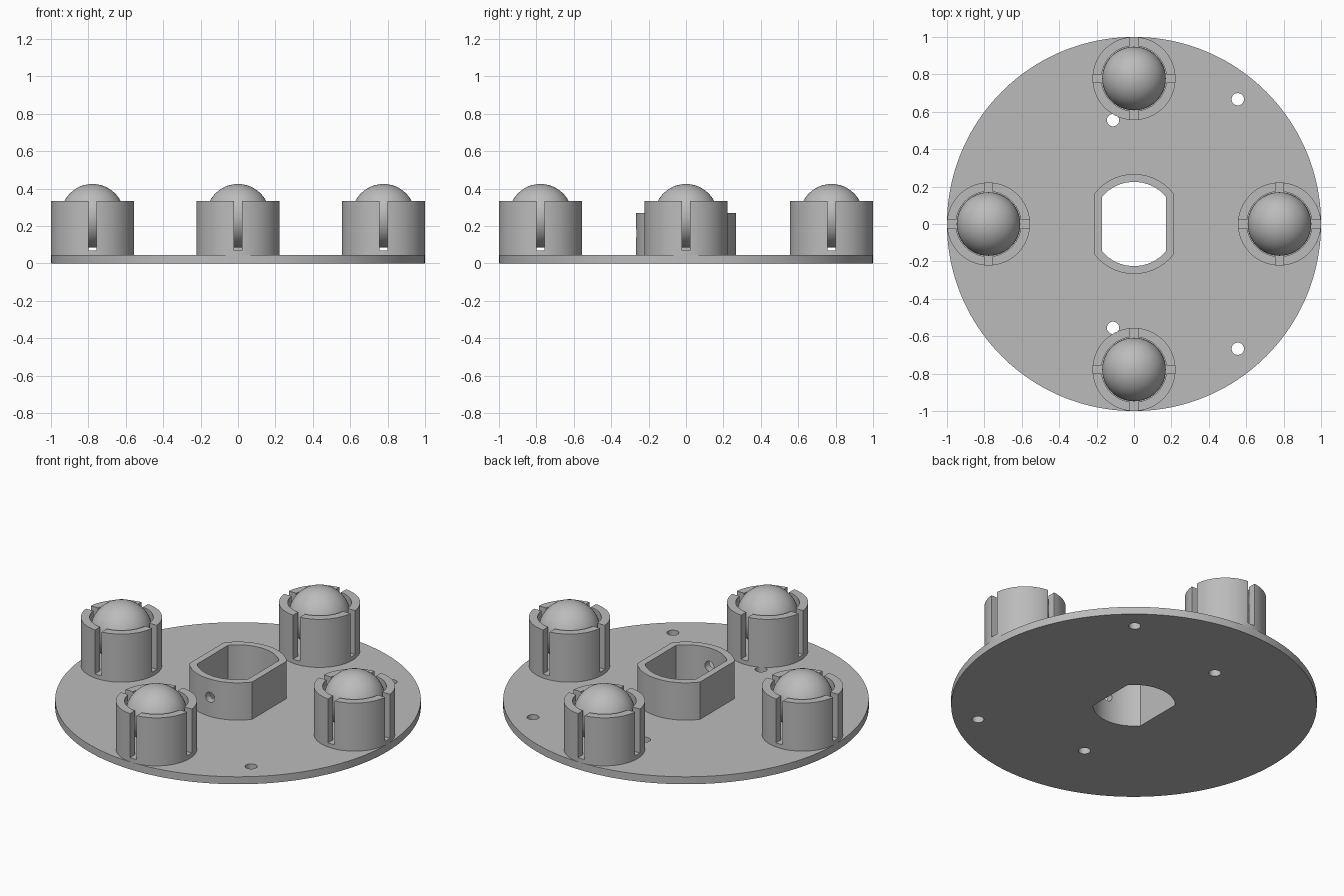
import bpy, bmesh, math
from mathutils import Matrix, Vector

if "Cube" in bpy.data.objects:
    bpy.data.objects.remove(bpy.data.objects["Cube"])

PLATE_TOP = 0.045
CUP_RADIUS, CUP_BORE, CUP_FLOOR, CUP_TOP = 0.222, 0.174, 0.07, 0.335
CUP_DISTANCE = 1 - CUP_RADIUS
SLOT_WIDTH = 0.045
BALL_RADIUS = 0.17

grey = bpy.data.materials.new("grey plastic")
grey.use_nodes = True
COLOUR = (0.5, 0.5, 0.5, 1)
grey.diffuse_color = COLOUR
grey.node_tree.nodes["Principled BSDF"].inputs["Base Color"].default_value = COLOUR


def make_object(name, bm):
    bmesh.ops.recalc_face_normals(bm, faces=bm.faces)
    mesh = bpy.data.meshes.new(name)
    bm.to_mesh(mesh)
    bm.free()
    mesh.materials.append(grey)
    obj = bpy.data.objects.new(name, mesh)
    bpy.context.collection.objects.link(obj)
    return obj


def prism(name, outline, z0, z1):
    """Extrude a flat outline of (x, y) points from z0 to z1."""
    bm = bmesh.new()
    face = bm.faces.new([bm.verts.new((x, y, z0)) for x, y in outline])
    walls = bmesh.ops.extrude_face_region(bm, geom=[face])
    top = [v for v in walls["geom"] if isinstance(v, bmesh.types.BMVert)]
    bmesh.ops.translate(bm, verts=top, vec=(0, 0, z1 - z0))
    return make_object(name, bm)


def circle(radius, count=96, x=0, y=0):
    return [(x + radius * math.cos(math.tau * i / count),
             y + radius * math.sin(math.tau * i / count)) for i in range(count)]


def double_flat(radius, half_width, count=32):
    """Circle cut off by flats on the left and right."""
    start = math.acos(half_width / radius)
    arc = [start + (math.pi - 2 * start) * i / count for i in range(count + 1)]
    back = [(radius * math.cos(a), radius * math.sin(a)) for a in arc]
    return back + [(-x, -y) for x, y in back]


def box(name, width, depth, z0, z1):
    x, y = width / 2, depth / 2
    return prism(name, [(-x, -y), (x, -y), (x, y), (-x, y)], z0, z1)


def cut(obj, *cutters):
    """Subtract the cutters from the object, then discard them."""
    bpy.context.view_layer.objects.active = obj
    for cutter in cutters:
        cutter.hide_render = True
        mod = obj.modifiers.new("cut", 'BOOLEAN')
        mod.operation = 'DIFFERENCE'
        mod.solver = 'EXACT'
        mod.object = cutter
        bpy.ops.object.modifier_apply(modifier=mod.name)
        bpy.data.objects.remove(cutter)


def smooth(obj):
    bpy.ops.object.select_all(action='DESELECT')
    obj.select_set(True)
    bpy.context.view_layer.objects.active = obj
    bpy.ops.object.shade_smooth_by_angle(angle=math.radians(30))


# Round base plate with the shaft opening and four screw holes
plate = prism("base_plate", circle(1, 160), 0, PLATE_TOP)
holes = [prism("screw_hole_cutter", circle(0.033, 32, x, side * y), -0.1, 0.2)
         for x, y in ((0.555, 0.667), (-0.112, 0.555)) for side in (-1, 1)]
cut(plate, prism("shaft_cutter", double_flat(0.225, 0.17), -0.1, 0.2), *holes)
smooth(plate)

# Shaft hub with flat sides and a set-screw hole through the front wall
hub = prism("shaft_hub", double_flat(0.267, 0.21), PLATE_TOP, 0.27)
screw = prism("set_screw_cutter", circle(0.03, 32), 0.1, 0.4)
screw.data.transform(Matrix.Translation((0, 0, 0.16)) @ Matrix.Rotation(math.pi / 2, 4, 'X'))
cut(hub, prism("bore_cutter", double_flat(0.225, 0.17), -0.1, 0.5), screw)
smooth(hub)

# Slotted ball cup
cup = prism("ball_cup", circle(CUP_RADIUS), PLATE_TOP, CUP_TOP)
cut(cup,
    prism("cup_bore_cutter", circle(CUP_BORE), CUP_FLOOR, 0.5),
    box("slot_cutter_x", 1, SLOT_WIDTH, CUP_FLOOR, 0.5),
    box("slot_cutter_y", SLOT_WIDTH, 1, CUP_FLOOR, 0.5))
smooth(cup)

# Ball resting in the cup
bm = bmesh.new()
bmesh.ops.create_uvsphere(bm, u_segments=48, v_segments=24, radius=BALL_RADIUS)
bmesh.ops.translate(bm, verts=bm.verts, vec=(0, 0, 0.255))
ball = make_object("ball", bm)
smooth(ball)

# Repeat cup and ball around the plate
for part in (cup, ball):
    base_name = part.name
    for i, side in enumerate(("left", "back", "right", "front")):
        obj = part if i == 0 else part.copy()
        if i:
            bpy.context.collection.objects.link(obj)
        obj.name = f"{base_name}_{side}"
        angle = i * math.pi / 2
        obj.location = Vector((math.cos(angle), math.sin(angle), 0)) * CUP_DISTANCE
